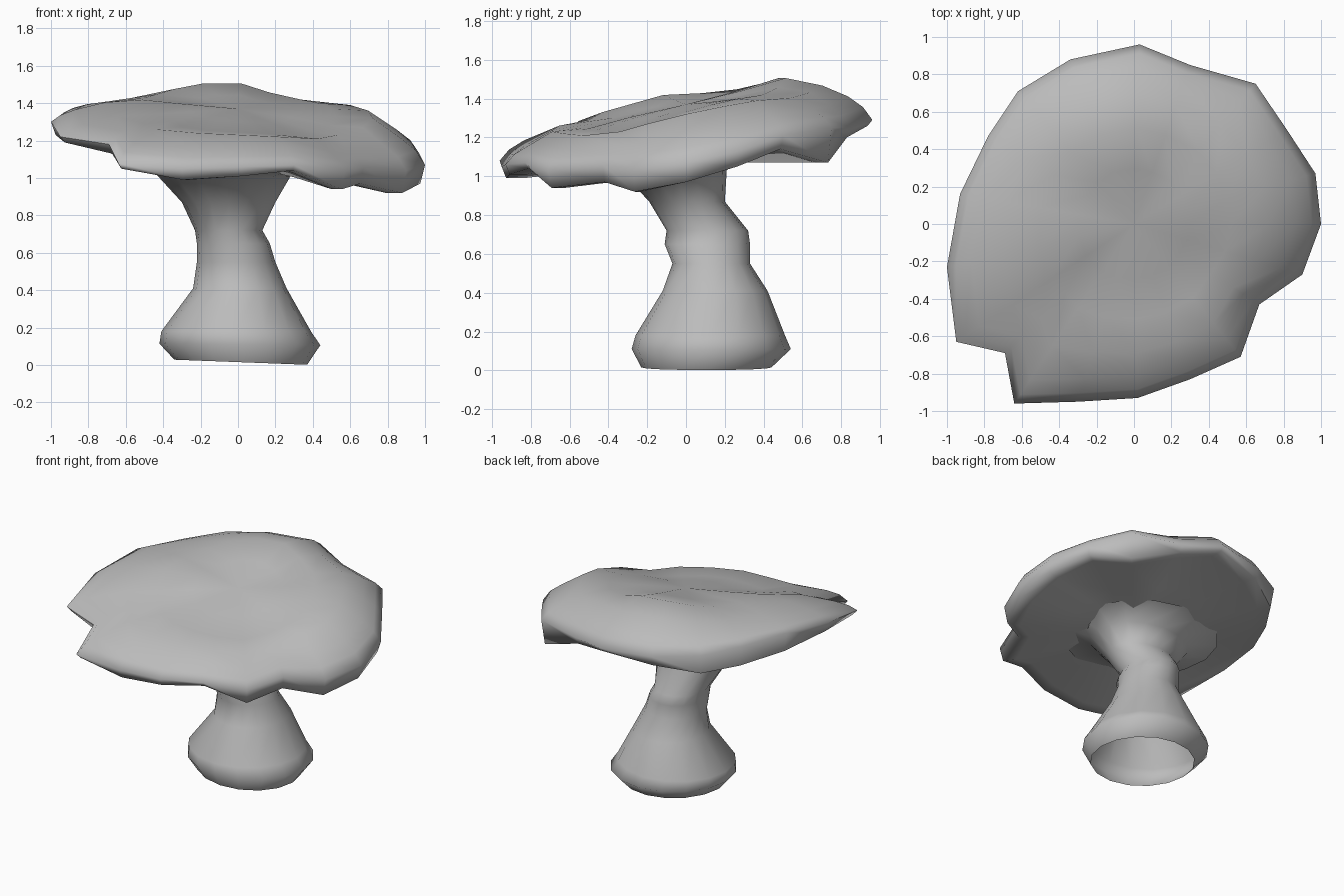
import bpy
import bmesh
from math import cos, sin, pi, radians
from mathutils import Vector

cube = bpy.data.objects.get("Cube")
if cube:
    bpy.data.objects.remove(cube, do_unlink=True)

grey = bpy.data.materials.new("plain grey")
grey.use_nodes = True
grey.diffuse_color = (0.5, 0.5, 0.5, 1)
grey.node_tree.nodes["Principled BSDF"].inputs["Base Color"].default_value = grey.diffuse_color


def loft(name, rings, start=None, end=None):
    """Skin a list of equal-length point rings, with optional fans at the ends."""
    bm = bmesh.new()
    loops = [[bm.verts.new(point) for point in ring] for ring in rings]
    count = len(loops[0])
    for lower, upper in zip(loops, loops[1:]):
        for i in range(count):
            j = (i + 1) % count
            bm.faces.new((lower[i], lower[j], upper[j], upper[i]))
    for tip, loop in ((start, loops[0]), (end, loops[-1])):
        if tip is not None:
            centre = bm.verts.new(tip)
            for i in range(count):
                bm.faces.new((centre, loop[i], loop[(i + 1) % count]))
    bmesh.ops.recalc_face_normals(bm, faces=bm.faces)
    mesh = bpy.data.meshes.new(name)
    bm.to_mesh(mesh)
    bm.free()
    mesh.materials.append(grey)
    obj = bpy.data.objects.new(name, mesh)
    bpy.context.collection.objects.link(obj)
    bpy.ops.object.select_all(action="DESELECT")
    obj.select_set(True)
    bpy.context.view_layer.objects.active = obj
    bpy.ops.object.shade_smooth_by_angle(angle=radians(75))
    return obj


# Ragged cap outline: x, y, then heights of the top ridge, the widest rim and the lip
outline = [
    (.03, .96, 1.51, 1.29, 1.26), (-.34, .88, 1.51, 1.29, 1.22),
    (-.62, .71, 1.48, 1.31, 1.17), (-.78, .47, 1.45, 1.33, 1.18),
    (-.93, .16, 1.43, 1.35, 1.21), (-1, -.23, 1.42, 1.3, 1.23),
    (-.95, -.63, 1.34, 1.22, 1.19), (-.69, -.69, 1.3, 1.18, 1.13),
    (-.64, -.96, 1.27, 1.08, 1.05), (-.3, -.95, 1.25, 1.05, .99),
    (.02, -.93, 1.24, 1.06, 1.01), (.3, -.83, 1.23, 1.07, 1.04),
    (.57, -.71, 1.22, 1.04, .94), (.67, -.43, 1.24, 1.06, .97),
    (.9, -.27, 1.28, 1.04, .92), (1, 0, 1.33, 1.07, .97),
    (.97, .27, 1.37, 1.13, 1.05), (.82, .5, 1.4, 1.21, 1.14),
    (.65, .75, 1.42, 1.25, 1.07), (.3, .85, 1.46, 1.25, 1.2),
]
middle = 1.37   # height at the centre of the top
gill = 1.07     # height of the underside at the stem


def cap_ring(scale, height, roundness=0):
    """Shrink the outline, even it out, and set heights from ridge, rim and lip."""
    ring = []
    for x, y, ridge, rim, lip in outline:
        flat = Vector((x, y, 0))
        flat = flat.lerp(flat.normalized(), roundness) * scale
        ring.append(flat + Vector((0, 0, height(ridge, rim, lip))))
    return ring


cap_rings = [
    cap_ring(.3, lambda ridge, rim, lip: middle + (ridge - middle) * .52, .8),
    cap_ring(.52, lambda ridge, rim, lip: middle + (ridge - middle) * .97, .7),
    cap_ring(.72, lambda ridge, rim, lip: ridge - .01 - max(0, ridge - 1.4) * .3, .4),
    cap_ring(.87, lambda ridge, rim, lip: rim + (ridge - rim) * .55),
    cap_ring(.95, lambda ridge, rim, lip: rim + (ridge - rim) * .3),
    cap_ring(1, lambda ridge, rim, lip: rim),
    cap_ring(.975, lambda ridge, rim, lip: lip),
    cap_ring(.88, lambda ridge, rim, lip: lip),
    cap_ring(.5, lambda ridge, rim, lip: (lip + gill) / 2, .4),
]
loft("mushroom_cap", cap_rings, start=(0, 0, middle), end=(0, 0, gill))

# Bent hollow stem, open at the foot: height, then left-right and front-back extents
stem_sections = [
    (.015, -.34, .37, -.23, .44),
    (.11, -.42, .44, -.28, .54),
    (.18, -.41, .39, -.26, .51),
    (.41, -.24, .26, -.12, .42),
    (.55, -.22, .2, -.07, .33),
    (.65, -.22, .17, -.11, .33),
    (.72, -.23, .13, -.1, .32),
    (.87, -.3, .2, -.19, .2),
    (1.02, -.45, .28, -.32, .21),
    (1.09, -.68, .45, -.52, .38),
]
sides = 16
stem_rings = []
for z, x0, x1, y0, y1 in stem_sections:
    tilt = max(0, .015 - z / 10)       # the foot sits lower on its left
    lean = max(0, z - .95)             # the flare follows the tilted cap
    ring = []
    for i in range(sides):
        c, s = cos(2 * pi * i / sides), sin(2 * pi * i / sides)
        x = (x0 + x1) / 2 + c * (x1 - x0) / 2
        y = (y0 + y1) / 2 + s * (y1 - y0) / 2
        ring.append(Vector((x, y, z - tilt * c + lean * (.6 * y - .5 * x))))
    stem_rings.append(ring)
loft("mushroom_stem", stem_rings)
